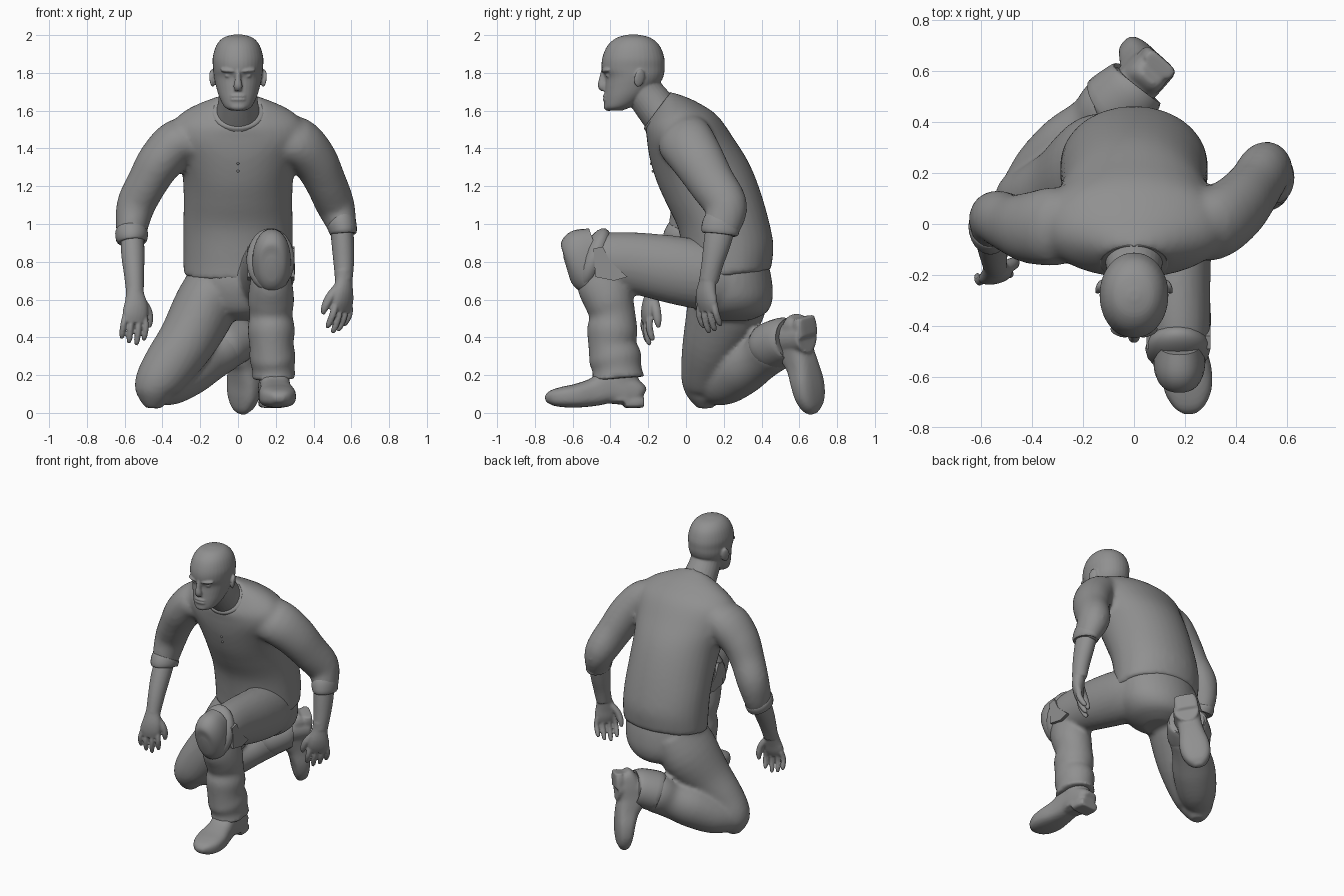
import bpy, bmesh, math
from mathutils import Vector, Matrix

X, Z = Vector((1, 0, 0)), Vector((0, 0, 1))
grey = bpy.data.materials.new("dark_grey")
grey.diffuse_color = (.28, .28, .28, 1)


def spow(v, e):
    return math.copysign(abs(v) ** e, v)


def finish(name, bm, angle=40):
    bmesh.ops.recalc_face_normals(bm, faces=bm.faces)
    me = bpy.data.meshes.new(name)
    bm.to_mesh(me)
    bm.free()
    me.polygons.foreach_set("use_smooth", [True] * len(me.polygons))
    me.set_sharp_from_angle(angle=math.radians(angle))
    me.materials.append(grey)
    ob = bpy.data.objects.new(name, me)
    bpy.context.collection.objects.link(ob)
    return ob


def fuse(name, obs, voxel, smooth):
    """Join overlapping parts and melt them into one smooth surface."""
    bpy.context.view_layer.update()
    bpy.ops.object.select_all(action='DESELECT')
    for ob in obs:
        ob.select_set(True)
    bpy.context.view_layer.objects.active = obs[0]
    bpy.ops.object.join()
    ob = obs[0]
    ob.name = name
    m = ob.modifiers.new("melt", 'REMESH')
    m.mode, m.voxel_size, m.use_smooth_shade = 'VOXEL', voxel, True
    s = ob.modifiers.new("relax", 'SMOOTH')
    s.factor, s.iterations = .5, smooth


def interp(rows, steps=4):
    """Catmull-Rom through rows of numbers."""
    out = []
    for i in range(len(rows) - 1):
        a, b, c, d = (rows[max(0, min(len(rows) - 1, i + k))] for k in (-1, 0, 1, 2))
        for s in range(steps):
            t = s / steps
            out.append([0.5 * (2 * q + (r - p) * t + (2 * p - 5 * q + 4 * r - w) * t * t
                               + (3 * q - p - 3 * r + w) * t ** 3)
                        for p, q, r, w in zip(a, b, c, d)])
    return out + [list(rows[-1])]


def skin(name, rings, n=28, e=1.0):
    """Surface through rings given as (centre, half-axis U, half-axis V)."""
    bm = bmesh.new()
    loops = []
    for c, u, v in rings:
        loops.append([bm.verts.new(c + u * spow(math.cos(t), e) + v * spow(math.sin(t), e))
                      for t in (2 * math.pi * k / n for k in range(n))])
    for a, b in zip(loops, loops[1:]):
        for k in range(n):
            bm.faces.new((a[k], a[(k + 1) % n], b[(k + 1) % n], b[k]))
    bm.faces.new(loops[0])
    bm.faces.new(loops[-1])
    return finish(name, bm)


def tube(name, rows, side=X, n=28, e=1.0):
    """Limb along rows (x, y, z, radius along side, other radius)."""
    rows = interp(rows)
    pts = [Vector(r[:3]) for r in rows]
    rings = []
    for i, r in enumerate(rows):
        t = (pts[min(i + 1, len(pts) - 1)] - pts[max(i - 1, 0)]).normalized()
        u = (side - t * side.dot(t)).normalized()
        rings.append((pts[i], u * r[3], t.cross(u) * r[4]))
    return skin(name, rings, n, e)


def slabs(name, rows, e=1.0):
    """Body symmetric in x: rows (front y, front z, back y, back z, half width)."""
    rings = []
    for fy, fz, by, bz, w in interp(rows):
        f, b = Vector((0, fy, fz)), Vector((0, by, bz))
        rings.append(((f + b) / 2, X * w, (b - f) / 2))
    return skin(name, rings, 36, e)


def ball(name, loc, size, rot=(0, 0, 0)):
    bm = bmesh.new()
    bmesh.ops.create_uvsphere(bm, u_segments=20, v_segments=12, radius=1)
    ob = finish(name, bm, 80)
    ob.location, ob.scale, ob.rotation_euler = loc, size, rot
    return ob


# Shirt body with sleeves melted in, collar band and buttons
shirt = [slabs("shirt", [
    (.0, .70, .45, .755, .288), (-.01, .8, .463, .88, .29), (-.04, .97, .443, 1.0, .29),
    (-.1, 1.1, .395, 1.17, .288), (-.15, 1.21, .335, 1.32, .295), (-.188, 1.33, .255, 1.45, .325),
    (-.203, 1.41, .165, 1.575, .36), (-.208, 1.46, .06, 1.645, .32), (-.213, 1.49, -.02, 1.68, .24),
    (-.215, 1.51, -.085, 1.70, .14)], .98)]
shirt.append(tube("sleeve_left", [
    (.2, -.02, 1.46, .1, .14), (.31, .0, 1.435, .125, .15), (.4, .06, 1.345, .12, .14), (.465, .135, 1.22, .108, .125),
    (.515, .21, 1.1, .102, .115), (.548, .195, 1.0, .08, .1), (.555, .18, .96, .07, .09)]))
shirt.append(tube("sleeve_right", [
    (-.2, -.02, 1.46, .1, .14), (-.31, -.01, 1.435, .125, .155), (-.41, -.015, 1.335, .12, .14),
    (-.48, .0, 1.22, .108, .118), (-.54, .025, 1.1, .103, .107), (-.562, .005, .98, .085, .1),
    (-.562, -.02, .92, .075, .09)]))
fuse("shirt", shirt, .017, 5)
slabs("collar", [(-.205, 1.48, -.04, 1.67, .14), (-.22, 1.50, -.07, 1.685, .142), (-.222, 1.51, -.085, 1.695, .13)])
for z, y in ((1.32, -.186), (1.28, -.176)):
    ball("button", (0, y, z), (.007, .006, .007))
tube("cuff_left", [(.543, .192, 1.01, .07, .09), (.548, .187, 1.0, .078, .1), (.558, .18, .96, .073, .1),
                   (.56, .178, .945, .064, .09)])
tube("cuff_right", [(-.562, .0, .965, .07, .09), (-.563, -.005, .955, .086, .1), (-.563, -.025, .92, .083, .1),
                    (-.562, -.03, .905, .07, .09)])

# Neck, skull and face melted together
head = [slabs("head", [
    (-.40, 1.60, -.34, 1.60, .035), (-.43, 1.612, -.27, 1.63, .072), (-.434, 1.66, -.19, 1.69, .1),
    (-.43, 1.72, -.135, 1.75, .118), (-.428, 1.775, -.117, 1.79, .128), (-.446, 1.82, -.113, 1.83, .132),
    (-.443, 1.88, -.115, 1.88, .134), (-.415, 1.945, -.14, 1.945, .115),
    (-.365, 1.987, -.19, 1.987, .077), (-.3, 2.003, -.26, 2.003, .02)], .97)]
head.append(tube("neck", [(0, -.1, 1.54, .125, .11), (0, -.17, 1.63, .108, .105), (0, -.22, 1.7, .1, .1),
                          (0, -.25, 1.78, .1, .1)]))
head.append(tube("nose", [(0, -.43, 1.825, .014, .016), (0, -.438, 1.77, .016, .022), (0, -.443, 1.73, .024, .024),
                          (0, -.435, 1.707, .018, .012)], n=16))
head += [ball("lip", (0, -.426, z), (.042, d, .009)) for z, d in ((1.677, .015), (1.659, .016))]
head.append(ball("chin", (0, -.41, 1.622), (.045, .026, .024)))
for s in (-1, 1):
    head.append(ball("brow", (s * .052, -.422, 1.812), (.045, .022, .012), (0, -s * .08, s * .3)))
    head.append(ball("eye", (s * .05, -.412, 1.784), (.02, .012, .009)))
    head.append(ball("ear", (s * .136, -.247, 1.772), (.012, .03, .048), (-.15, s * .12, s * .4)))
fuse("head", head, .006, 3)


# Forearms with hands
def hand(arm, wrist, down, thumb, palm, k):
    w, d, t, p = Vector(wrist), Vector(down).normalized(), Vector(thumb).normalized(), Vector(palm).normalized()

    def row(a, b, c, r1, r2):
        return (*(w + (d * a + t * b + p * c) * k), r1 * k, r2 * k)
    parts = [arm, tube("palm", [
        row(-.05, 0, 0, .042, .04), row(.0, 0, 0, .046, .038), row(.06, .004, 0, .06, .036),
        row(.11, 0, .006, .064, .03), row(.15, 0, .012, .05, .018)], t, 20)]
    for b, ln in ((.048, .12), (.016, .145), (-.017, .135), (-.048, .11)):
        parts.append(tube("finger", [
            row(.11, b, .01, .015, .018), row(.11 + ln * .45, b * 1.2, .018, .0155, .018),
            row(.11 + ln * .85, b * 1.2, .045, .014, .016), row(.11 + ln, b * 1.15, .062, .008, .009)], t, 12))
    parts.append(tube("thumb", [row(.03, .03, .005, .022, .026), row(.08, .07, .025, .021, .024),
                                row(.13, .085, .045, .018, .02), row(.165, .085, .06, .009, .009)], t, 12))
    fuse("forearm_and_hand", parts, .0065, 2)


arm_l = tube("forearm_left", [(.545, .19, 1.02, .06, .08), (.555, .165, .9, .06, .072), (.56, .14, .79, .054, .058),
                              (.56, .122, .7, .046, .05)])
hand(arm_l, (.56, .115, .7), (0, -.08, -1), (-.7, -.7, 0), (-.7, .7, 0), 1.08)
arm_r = tube("forearm_right", [(-.56, .0, .97, .06, .075), (-.557, -.07, .85, .062, .066), (-.55, -.13, .73, .053, .056),
                               (-.545, -.17, .63, .046, .046)])
hand(arm_r, (-.545, -.175, .63), (.01, -.32, -1), (1, .25, 0), (-.25, 1, -.2), 1.06)

# Trousers: seat and the two bent legs melted together
legs = [slabs("trousers", [(.02, .82, .43, .82, .265), (.0, .7, .455, .7, .27), (.02, .6, .458, .6, .25),
                           (.06, .53, .425, .53, .19), (.14, .49, .34, .49, .09)])]
legs.append(tube("front_thigh", [
    (.12, .28, .68, .13, .15), (.14, .13, .72, .15, .18), (.16, -.05, .755, .143, .18), (.17, -.25, .79, .13, .165),
    (.178, -.42, .805, .12, .15), (.18, -.52, .8, .1, .12), (.18, -.56, .79, .05, .06)]))
legs.append(tube("front_shin", [
    (.175, -.46, .82, .08, .09), (.175, -.44, .7, .11, .14), (.175, -.41, .6, .122, .132), (.175, -.39, .52, .114, .122),
    (.176, -.39, .44, .125, .134), (.178, -.39, .36, .117, .127), (.183, -.375, .29, .122, .14),
    (.188, -.365, .23, .112, .13), (.19, -.36, .18, .118, .142)]))
legs.append(tube("kneeling_thigh", [
    (-.1, .25, .72, .15, .19), (-.17, .215, .57, .167, .208), (-.265, .15, .39, .155, .168), (-.365, .11, .25, .14, .137),
    (-.43, .1, .15, .12, .12), (-.445, .1, .08, .088, .088), (-.45, .1, .025, .04, .04)]))
legs.append(tube("kneeling_shin", [
    (-.45, .11, .13, .09, .09), (-.36, .2, .165, .125, .125), (-.25, .3, .235, .138, .138), (-.15, .39, .29, .122, .122),
    (-.09, .45, .34, .13, .134), (-.04, .495, .365, .115, .118)], Z))
fuse("trousers", legs, .014, 4)
tube("kneeling_hem", [(-.1, .445, .345, .11, .115), (-.085, .455, .352, .13, .142), (.0, .53, .39, .12, .13),
                      (.015, .545, .395, .1, .11)], Z)

# Knee pad with its shell rim and loose flaps on the front knee
tube("knee_pad", [(.178, -.46, .825, .09, .16), (.178, -.53, .8, .102, .178), (.178, -.58, .78, .095, .165),
                  (.178, -.615, .765, .07, .125), (.178, -.63, .76, .03, .06)], e=.9)
ball("knee_pad_rim", (.172, -.49, .81), (.128, .075, .178), (-.38, 0, 0))
for s in (-1, 1):
    bm = bmesh.new()
    x = .175 + s * .125
    outline = [(-.49, .87), (-.44, .88), (-.4, .8), (-.31, .72), (-.38, .70), (-.48, .72)]
    face = bm.faces.new([bm.verts.new((x, y, z)) for y, z in outline])
    ext = bmesh.ops.extrude_face_region(bm, geom=[face])["geom"]
    bmesh.ops.translate(bm, vec=X * -s * .02, verts=[v for v in ext if isinstance(v, bmesh.types.BMVert)])
    finish("knee_flap", bm)


# Boots: built standing with toe to -y, then placed
def boot(origin, toe, up, shaft):
    y = -Vector(toe).normalized()
    z = Vector(up)
    z = (z - y * z.dot(y)).normalized()
    m = Matrix((y.cross(z), y, z)).transposed().to_4x4()
    m.translation = Vector(origin)
    prof = [(.135, .045, .02, .1), (.115, .07, .01, .13), (.05, .08, .01, .17), (-.04, .08, .018, .2),
            (-.12, .084, .006, .155), (-.21, .098, -.002, .125), (-.29, .092, .0, .108), (-.35, .062, .01, .088),
            (-.38, .022, .025, .055)]
    parts = [tube("boot", [(0, a, (lo + hi) / 2, w, (hi - lo) / 2) for a, w, lo, hi in prof], e=.72)]
    parts.append(tube("boot_heel", [(0, .14, .025, .065, .027), (0, .1, .025, .076, .029), (0, .04, .025, .075, .029)],
                      e=.5))
    for ob in parts:
        ob.matrix_world = m
    fuse("boot", parts + [tube("boot_shaft", shaft)], .009, 3)


boot((.19, -.365, .03), (.08, -1, 0), Z,
     [(.19, -.335, .06, .075, .1), (.19, -.34, .13, .077, .1), (.19, -.36, .2, .08, .1), (.19, -.37, .25, .08, .1)])
boot((.1, .66, .37), (-.13, .13, -1), (-.7, -.7, -.3),
     [(-.04, .5, .375, .085, .09), (.03, .565, .395, .085, .09), (.1, .64, .405, .082, .086)])
